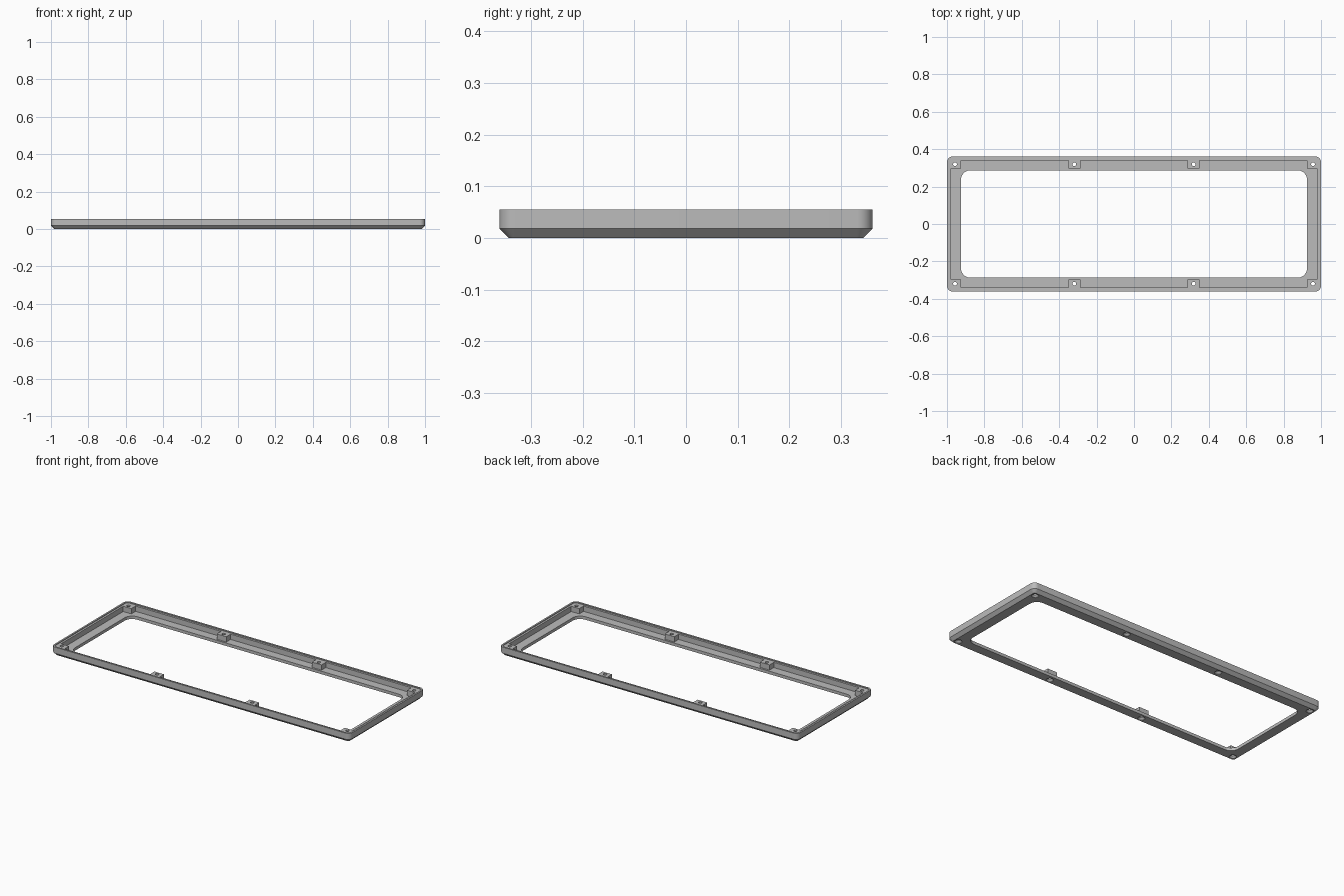
import bpy
import bmesh
from math import sin, cos, pi

old = bpy.data.objects.get("Cube")
if old:
    bpy.data.objects.remove(old, do_unlink=True)

grey = bpy.data.materials.new("plain grey")
grey.use_nodes = True
COLOUR = (0.5, 0.5, 0.5, 1)
grey.diffuse_color = COLOUR
grey.node_tree.nodes["Principled BSDF"].inputs["Base Color"].default_value = COLOUR

HX, HY, TOP, FLOOR, LEDGE = 1.0, 0.361, 0.055, 0.018, 0.05


def rounded_rect(hx, hy, r, steps=8):
    """Counter-clockwise outline of a rounded rectangle."""
    points = []
    for i, (sx, sy) in enumerate([(1, 1), (-1, 1), (-1, -1), (1, -1)]):
        for k in range(steps + 1):
            a = (i + k / steps) * pi / 2
            points.append((sx * (hx - r) + r * cos(a), sy * (hy - r) + r * sin(a)))
    return points


def circle(cx, cy, r, steps=24):
    return [(cx + r * cos(2 * pi * k / steps), cy + r * sin(2 * pi * k / steps))
            for k in range(steps)]


def loft(name, sections):
    """Closed solid through a stack of (outline, z) sections."""
    bm = bmesh.new()
    rings = [[bm.verts.new((x, y, z)) for x, y in outline] for outline, z in sections]
    n = len(rings[0])
    for low, high in zip(rings, rings[1:]):
        for i in range(n):
            j = (i + 1) % n
            bm.faces.new((low[i], low[j], high[j], high[i]))
    bm.faces.new(rings[0][::-1])
    bm.faces.new(rings[-1])
    mesh = bpy.data.meshes.new(name)
    bm.to_mesh(mesh)
    bm.free()
    mesh.materials.append(grey)
    obj = bpy.data.objects.new(name, mesh)
    bpy.context.collection.objects.link(obj)
    return obj


def combine(target, tool, operation):
    """Apply a boolean and remove its helper."""
    tool.hide_render = True
    mod = target.modifiers.new(operation, "BOOLEAN")
    mod.operation, mod.object, mod.solver = operation, tool, "EXACT"
    bpy.context.view_layer.objects.active = target
    bpy.ops.object.modifier_apply(modifier=mod.name)
    bpy.data.objects.remove(tool, do_unlink=True)


# Outer body with a chamfered lower edge
frame = loft("bezel_frame", [
    (rounded_rect(HX - 0.018, HY - 0.018, 0.012), 0),
    (rounded_rect(HX, HY, 0.03), FLOOR),
    (rounded_rect(HX, HY, 0.03), TOP)])

# Recessed pocket behind the face plate
pocket = rounded_rect(0.978, 0.339, 0.008)
combine(frame, loft("pocket_cutter", [(pocket, FLOOR), (pocket, 0.1)]), "DIFFERENCE")

# Screw bosses: four at the corners, two along each long side
for sx in (-1, 1):
    for sy in (-1, 1):
        for x0, x1 in ((0.287, 0.351), (0.924, 0.984)):
            xs = sorted((sx * x0, sx * x1))
            ys = sorted((sy * 0.298, sy * 0.345))
            box = [(xs[0], ys[0]), (xs[1], ys[0]), (xs[1], ys[1]), (xs[0], ys[1])]
            combine(frame, loft("screw_boss", [(box, 0.012), (box, 0.053)]), "UNION")

# Shallow step leaving a thin lip around the top
step = rounded_rect(HX - 0.01, HY - 0.01, 0.02)
combine(frame, loft("step_cutter", [(step, LEDGE), (step, 0.1)]), "DIFFERENCE")

# Central window
window = rounded_rect(0.925, 0.287, 0.05)
combine(frame, loft("window_cutter", [(window, -0.1), (window, 0.1)]), "DIFFERENCE")

# Countersunk screw holes
for x in (-0.957, -0.319, 0.319, 0.957):
    for y in (-0.319, 0.319):
        wide, narrow = circle(x, y, 0.02), circle(x, y, 0.01)
        combine(frame, loft("hole_cutter", [
            (wide, -0.02), (wide, 0.002), (narrow, 0.012), (narrow, 0.1)]), "DIFFERENCE")

# Smooth corners, crisp edges
bpy.ops.object.select_all(action="DESELECT")
frame.select_set(True)
bpy.context.view_layer.objects.active = frame
bpy.ops.object.shade_smooth_by_angle(angle=pi / 6)
